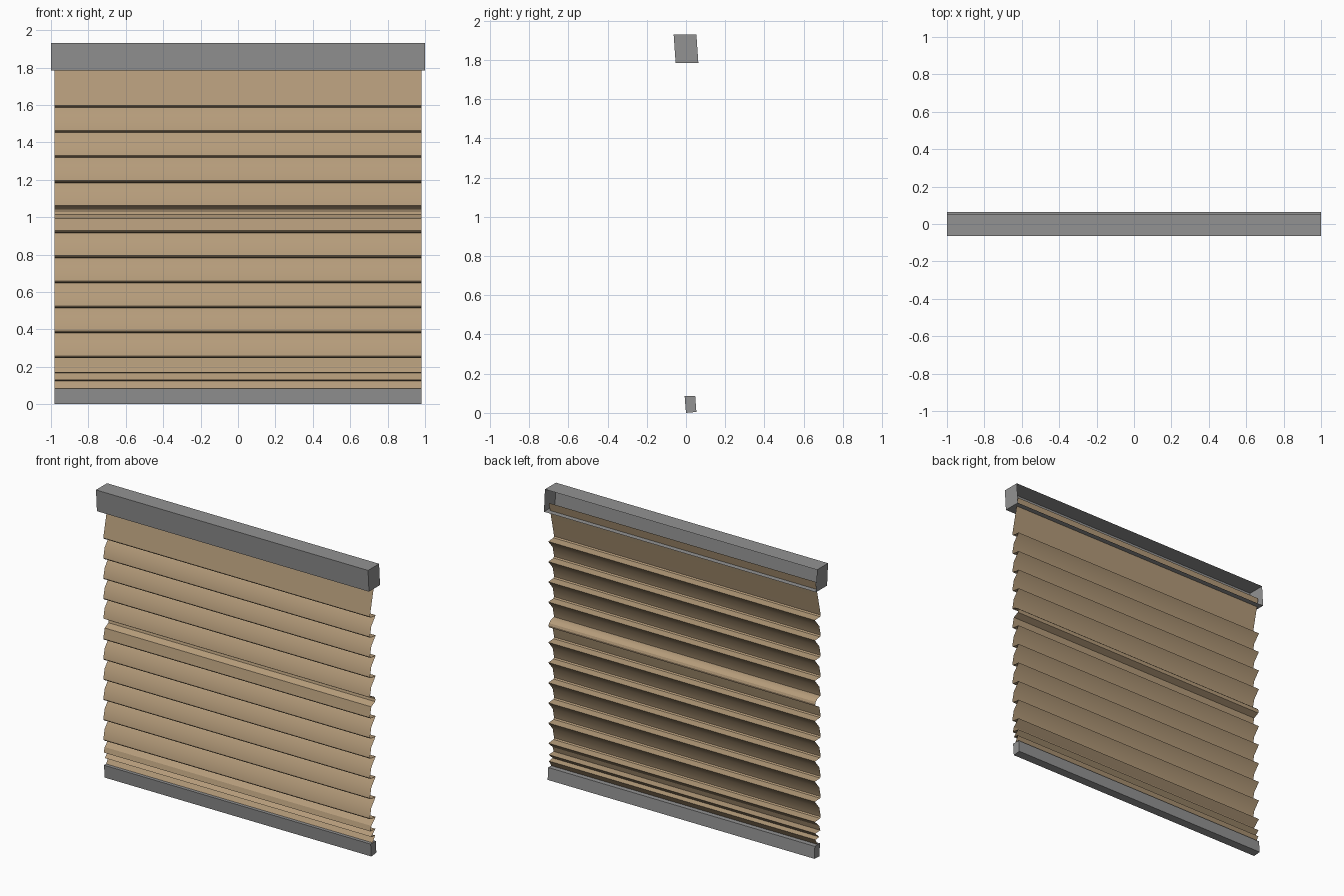
import bpy
import bmesh
import math

cube = bpy.data.objects.get("Cube")
if cube:
    bpy.data.objects.remove(cube, do_unlink=True)


def make_material(name, colour):
    mat = bpy.data.materials.new(name)
    mat.use_nodes = True
    mat.diffuse_color = colour
    bsdf = mat.node_tree.nodes["Principled BSDF"]
    bsdf.inputs["Base Color"].default_value = colour
    bsdf.inputs["Roughness"].default_value = 0.8
    return mat


def extrude_profile(name, profile, half, mat, closed=False, open_back=False):
    """Sweep a (y, z) profile along x; closed profiles get end caps."""
    bm = bmesh.new()
    left = [bm.verts.new((half, y, z)) for y, z in profile]
    right = [bm.verts.new((-half, y, z)) for y, z in profile]
    n = len(profile)
    for i in range(n if closed and not open_back else n - 1):
        j = (i + 1) % n
        bm.faces.new((left[i], left[j], right[j], right[i]))
    if closed:
        bm.faces.new(left)
        bm.faces.new(right[::-1])
    bmesh.ops.recalc_face_normals(bm, faces=bm.faces)
    mesh = bpy.data.meshes.new(name)
    bm.to_mesh(mesh)
    bm.free()
    mesh.materials.append(mat)
    obj = bpy.data.objects.new(name, mesh)
    bpy.context.collection.objects.link(obj)
    return obj


grey = make_material("rail grey", (0.29, 0.29, 0.29, 1))
tan = make_material("fabric tan", (0.46, 0.33, 0.195, 1))

# Head rail: slightly sheared box, open at the back
extrude_profile("head_rail",
                [(0.053, 1.93), (-0.063, 1.93), (-0.053, 1.785), (0.063, 1.785)],
                1.0, grey, closed=True, open_back=True)

# Bottom rail: closed bar
extrude_profile("bottom_rail",
                [(0.047, 0.085), (-0.007, 0.085), (0.0, 0.0), (0.053, 0.005)],
                0.98, grey, closed=True)

# Pleated fabric: back tip, middle crease, front hem, then a return to the next tip
BACK, CREASE, FRONT = 0.046, 0.0, -0.015
PITCH, TOP_TIP, COUNT, SEAM = 0.134, 1.586, 11, 4
path = [(0.04, 1.84), (CREASE, 1.665)]
for i in range(COUNT):
    z = TOP_TIP - PITCH * i
    path.append((FRONT, z + 0.012))
    if i == SEAM:
        # Rounded fold at the seam
        for k in range(1, 6):
            a = math.radians(22 * k)
            path.append((FRONT + 0.058 * math.sin(a), z - 0.024 + 0.036 * math.cos(a)))
    else:
        path += [(FRONT + 0.007, z + 0.004), (BACK, z)]
    if i < COUNT - 1:
        path.append((CREASE, z - 0.056))

# Tighter folds gathered above the bottom rail
path += [(CREASE, 0.203), (-0.01, 0.17), (0.042, 0.168),
         (0.0, 0.13), (0.04, 0.125), (0.015, 0.085)]
fabric = extrude_profile("pleated_fabric", path, 0.98, tan)

# Smooth only the rounded fold
bpy.context.view_layer.objects.active = fabric
fabric.select_set(True)
bpy.ops.object.shade_smooth_by_angle(angle=math.radians(27))
